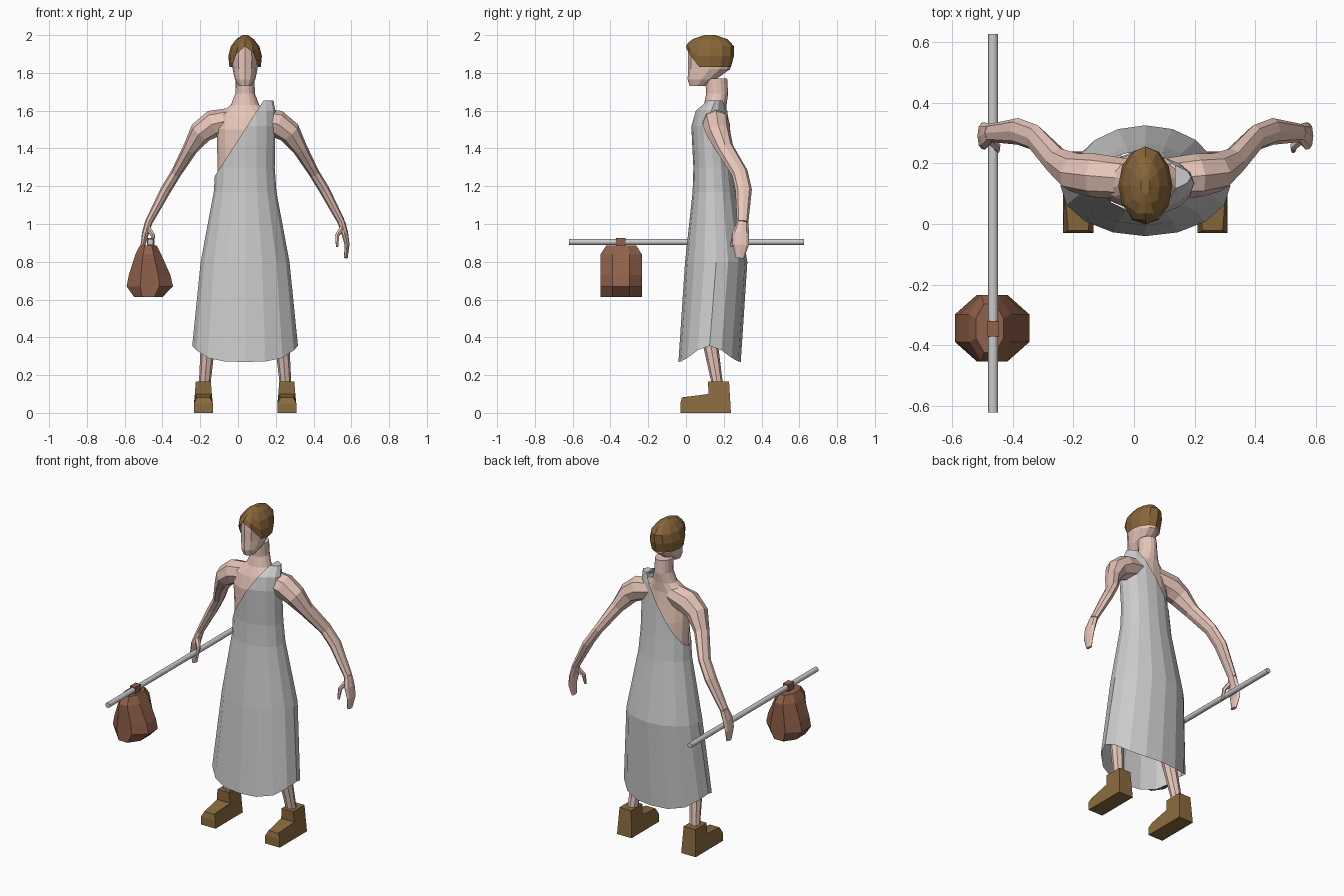
import bpy, bmesh, math
from mathutils import Vector

if "Cube" in bpy.data.objects:
    bpy.data.objects.remove(bpy.data.objects["Cube"])

CX = 0.0375  # body centre line


def material(name, rgb):
    m = bpy.data.materials.new(name)
    m.diffuse_color = (*rgb, 1)
    m.use_nodes = True
    m.node_tree.nodes["Principled BSDF"].inputs["Base Color"].default_value = m.diffuse_color
    return m


SKIN = material("skin", (0.80, 0.56, 0.48))
HAIR = material("hair_brown", (0.24, 0.13, 0.04))
BOOT = material("boot_leather", (0.26, 0.15, 0.05))
SACK = material("sack_cloth", (0.28, 0.12, 0.07))


def finish(name, bm, mat):
    bmesh.ops.recalc_face_normals(bm, faces=bm.faces)
    me = bpy.data.meshes.new(name)
    bm.to_mesh(me)
    bm.free()
    ob = bpy.data.objects.new(name, me)
    bpy.context.collection.objects.link(ob)
    if mat:
        me.materials.append(mat)
    return ob


def loft(rings, caps=(True, True)):
    """Skin a list of point rings with quads."""
    bm = bmesh.new()
    vs = [[bm.verts.new(p) for p in r] for r in rings]
    n = len(vs[0])
    for a, b in zip(vs, vs[1:]):
        for i in range(n):
            j = (i + 1) % n
            bm.faces.new((a[i], a[j], b[j], b[i]))
    if caps[0]:
        bm.faces.new(vs[0])
    if caps[1]:
        bm.faces.new(vs[-1])
    return bm


def level(z, xc, yc, rx, ry, n=16, turn=0.0):
    """Horizontal elliptical ring."""
    return [(xc + rx * math.cos(2 * math.pi * (k + turn) / n),
             yc + ry * math.sin(2 * math.pi * (k + turn) / n), z) for k in range(n)]


def limb(name, path, s, mat, n=8):
    """Tube along path points (side offset, y, z, radius along y, other radius)."""
    pts = [Vector((CX + s * p[0], p[1], p[2])) for p in path]
    rings = []
    for i, p in enumerate(pts):
        t = (pts[min(i + 1, len(pts) - 1)] - pts[max(i - 1, 0)]).normalized()
        u = Vector((0, 1, 0))
        u = (u - t * u.dot(t)).normalized()
        v = t.cross(u)
        rings.append([p + u * path[i][3] * math.cos(2 * math.pi * k / n)
                      + v * path[i][4] * math.sin(2 * math.pi * k / n) for k in range(n)])
    return finish(name, loft(rings), mat)


def interp(table, z):
    for (z0, v0), (z1, v1) in zip(table, table[1:]):
        if z <= z1:
            return v0 + (v1 - v0) * (z - z0) / (z1 - z0)
    return table[-1][1]


# Torso and neck: z, y centre, x radius, y radius
torso = [(1.10, .15, .13, .09), (1.27, .145, .145, .094), (1.40, .14, .148, .094),
         (1.50, .133, .15, .088), (1.575, .14, .145, .072), (1.63, .155, .075, .06),
         (1.69, .165, .052, .058), (1.77, .16, .050, .058)]
finish("torso", loft([level(z, CX, y, a, b) for z, y, a, b in torso]), SKIN)

# Head
head = [(1.73, .06, .034, .04), (1.765, .083, .054, .074), (1.82, .122, .066, .112),
        (1.88, .125, .072, .114), (1.93, .125, .062, .112), (1.97, .125, .040, .085)]
finish("head", loft([level(z, CX, y, a, b, 12) for z, y, a, b in head]), SKIN)

# Hair cap, with its lower edge raised over the face
wide = [(1.82, .082), (1.90, .090), (1.95, .072), (1.98, .045), (2.0, .015)]
deep = [(1.82, .108), (1.90, .130), (1.95, .128), (1.98, .090), (2.0, .030)]
rings = []
for t in (0, .35, .65, .87, 1):
    ring = []
    for k in range(12):
        a = 2 * math.pi * k / 12
        base = 1.83 + .11 * max(0, (-math.sin(a) - .6) / .4)
        z = base + (2 - base) * t
        ring.append((CX + interp(wide, z) * math.cos(a),
                     .127 + interp(deep, z) * math.sin(a), z))
    rings.append(ring)
finish("hair", loft(rings, (False, True)), HAIR)

# Dress: flared tube with a raised hem at the sides, cut diagonally to one shoulder
dress = [(1.655, .155, .150, .05), (1.60, .135, .160, .09), (1.52, .130, .160, .102),
         (1.30, .145, .157, .106), (1.17, .150, .166, .115), (.80, .160, .235, .165),
         (.36, .125, .28, .165)]
rings = [level(z, CX, y, a, b) for z, y, a, b in dress]
rings[-1] = [(x, y, .27 + .085 * ((x - CX) / .28) ** 4) for x, y, z in rings[-1]]
bm = loft(rings, (True, False))
bmesh.ops.bisect_plane(bm, geom=bm.verts[:] + bm.edges[:] + bm.faces[:],
                       plane_co=(CX + .095, 0, 1.65), plane_no=(-.38, 0, .245), clear_outer=True)
finish("dress", bm, None)

# Limbs and boots on both sides
arm = [(.06, .15, 1.555, .065, .062), (.17, .16, 1.53, .072, .073), (.235, .17, 1.485, .065, .062),
       (.29, .205, 1.40, .048, .040), (.365, .285, 1.27, .044, .028), (.42, .305, 1.18, .044, .028),
       (.51, .30, 1.01, .030, .020)]
hand = [(.51, .30, 1.01, .030, .020), (.528, .29, .95, .045, .018),
        (.54, .29, .89, .043, .013), (.533, .285, .82, .022, .010)]
thumb = [(.515, .28, .98, .018, .016), (.488, .255, .94, .014, .012), (.487, .24, .88, .007, .007)]
leg = [(.09, .15, .85, .08, .08), (.15, .135, .55, .055, .055),
       (.197, .13, .36, .040, .038), (.216, .17, .13, .028, .030)]
boot = [(-.03, 0, .05), (.238, 0, .05), (.228, .165, .04), (.116, .165, .04),
        (.12, .10, .045), (-.022, .082, .033), (-.03, .05, .05)]  # y, z, half width
for side, s in (("right", -1), ("left", 1)):
    limb(side + "_arm", arm, s, SKIN)
    limb(side + "_hand", hand, s, SKIN)
    limb(side + "_thumb", thumb, s, SKIN, 6)
    limb(side + "_leg", leg, s, SKIN)
    finish(side + "_boot", loft([[(CX + s * .221 + e * w, y, z) for y, z, w in boot]
                                 for e in (-1, 1)]), BOOT)

# Carrying stick held in the right hand
SX, SZ = -.464, .905
finish("stick", loft([[(SX + .016 * math.cos(math.pi * k / 6), y, SZ + .016 * math.sin(math.pi * k / 6))
                       for k in range(12)] for y in (-.62, .625)]), None)

# Sack: octagonal levels z, x centre, x radius, y radius
c = math.cos(math.pi / 8)
sack = [(.885, -.475, .045, .080), (.84, -.475, .068, .109), (.73, -.468, .110, .109),
        (.67, -.467, .123, .109), (.613, -.475, .075, .109)]
finish("sack", loft([level(z, x, -.343, a / c, b / c, 8, .5) for z, x, a, b in sack]), SACK)

# Strap knot over the stick
finish("sack_loop", loft([[(SX + x * .019, -.345 + y * .026, z)
                           for x, y in ((-1, -1), (1, -1), (1, 1), (-1, 1))]
                          for z in (.87, .927)]), SACK)
